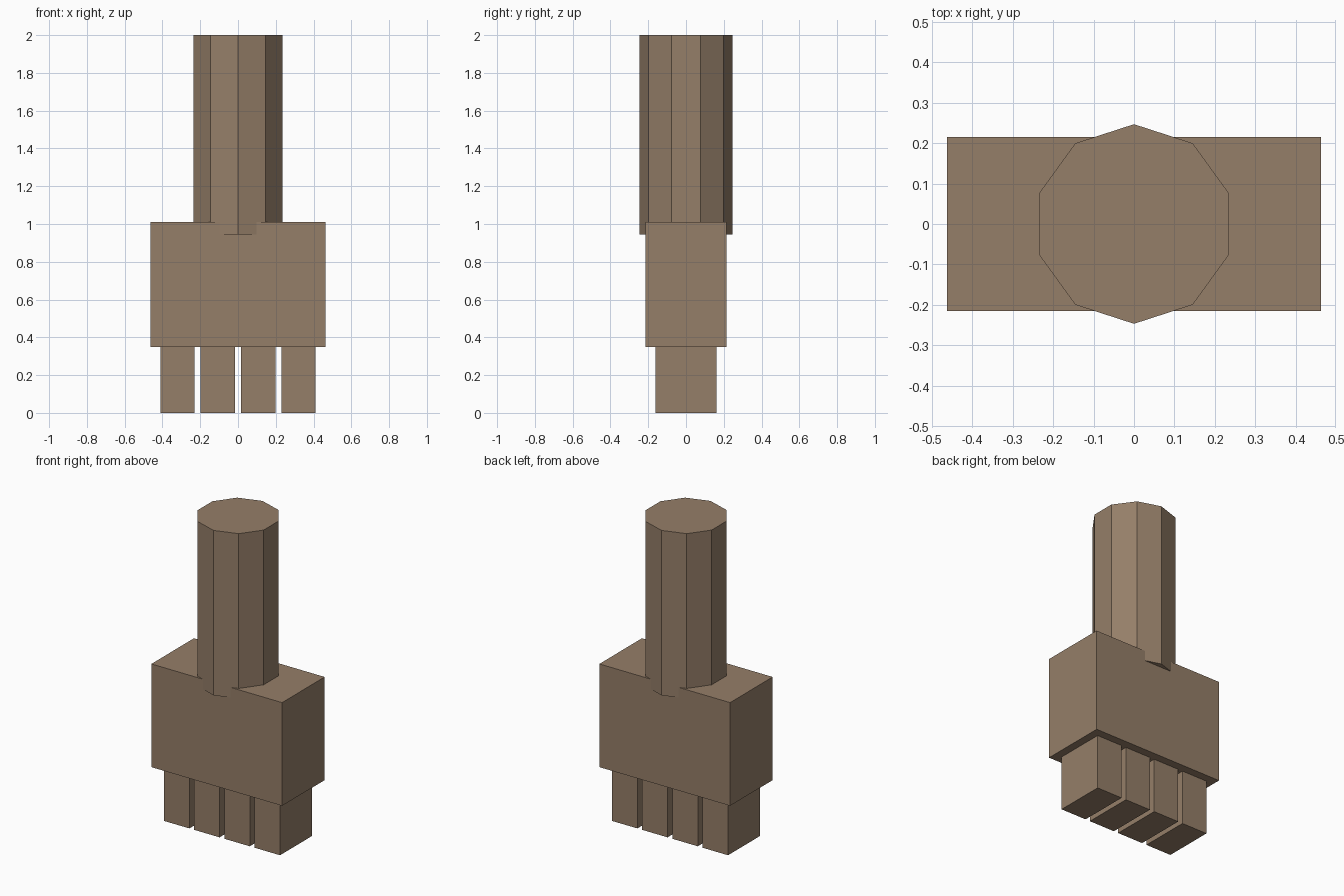
import bpy

if "Cube" in bpy.data.objects:
    bpy.data.objects.remove(bpy.data.objects["Cube"])

brown = bpy.data.materials.new("brown")
brown.diffuse_color = (0.30, 0.21, 0.14, 1)
brown.use_nodes = True
brown.node_tree.nodes["Principled BSDF"].inputs["Base Color"].default_value = brown.diffuse_color


def finish(name):
    obj = bpy.context.object
    obj.name = name
    bpy.ops.object.transform_apply(location=False, rotation=False, scale=True)
    obj.data.materials.append(brown)


def box(name, x, width, depth, z0, z1):
    bpy.ops.mesh.primitive_cube_add(size=1, location=(x, 0, (z0 + z1) / 2))
    bpy.context.object.scale = (width, depth, z1 - z0)
    finish(name)


# Ten-sided shaft, sunk slightly into the block so its corners overhang front and back
bpy.ops.mesh.primitive_cylinder_add(vertices=10, radius=0.247, depth=1.055,
                                    location=(0, 0, 0.945 + 1.055 / 2))
finish("shaft")

# Wide middle block
box("block", 0, 0.925, 0.43, 0.35, 1.01)

# Row of four stubby prongs, tops buried in the block
for i in range(4):
    box(f"prong_{i + 1}", (i - 1.5) * 0.214, 0.181, 0.325, 0, 0.38)
